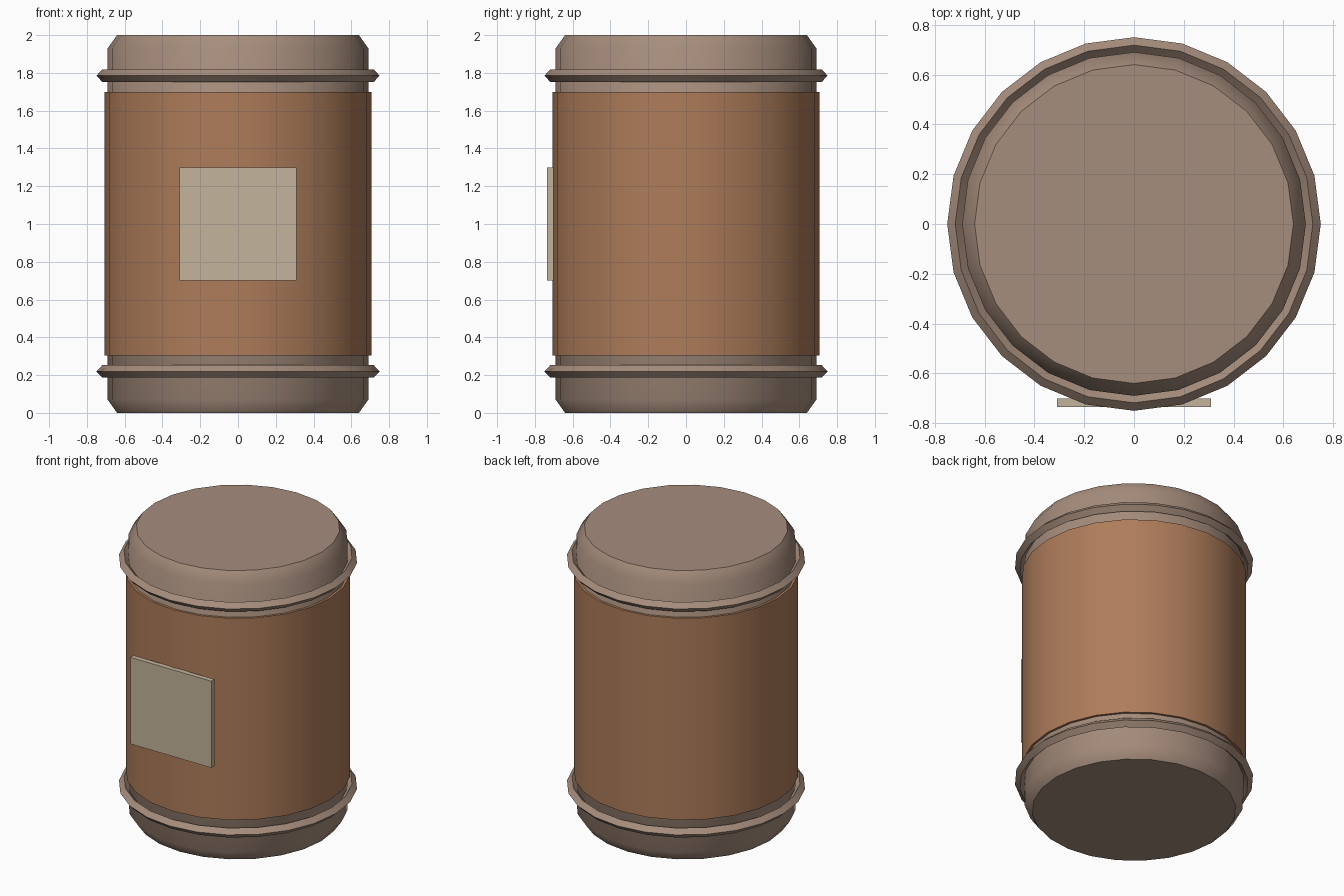
import bpy, bmesh, math
from mathutils import Matrix

if "Cube" in bpy.data.objects:
    bpy.data.objects.remove(bpy.data.objects["Cube"])

SIDES = 24


def material(name, rgb):
    m = bpy.data.materials.new(name)
    m.diffuse_color = (*rgb, 1)
    m.use_nodes = True
    m.node_tree.nodes["Principled BSDF"].inputs["Base Color"].default_value = m.diffuse_color
    return m


taupe = material("taupe", (0.381, 0.266, 0.202))
copper = material("copper brown", (0.423, 0.202, 0.102))
cream = material("cream", (0.552, 0.456, 0.328))


def finish(name, bm, mat, smooth=True):
    bmesh.ops.recalc_face_normals(bm, faces=bm.faces)
    me = bpy.data.meshes.new(name)
    bm.to_mesh(me)
    bm.free()
    me.materials.append(mat)
    ob = bpy.data.objects.new(name, me)
    bpy.context.collection.objects.link(ob)
    if smooth:
        bpy.ops.object.select_all(action='DESELECT')
        ob.select_set(True)
        bpy.context.view_layer.objects.active = ob
        bpy.ops.object.shade_smooth_by_angle(angle=math.radians(45))
    return ob


def lathe(name, profile, mat, closed=False):
    """Revolve (radius, z) points; cap the ends or join them into a ring."""
    bm = bmesh.new()
    loops = []
    for r, z in profile:
        loops.append([bm.verts.new((r * math.cos(math.tau * i / SIDES),
                                    r * math.sin(math.tau * i / SIDES), z))
                      for i in range(SIDES)])
    pairs = list(zip(loops, loops[1:]))
    if closed:
        pairs.append((loops[-1], loops[0]))
    else:
        bm.faces.new(loops[0])
        bm.faces.new(loops[-1])
    for a, b in pairs:
        for i in range(SIDES):
            j = (i + 1) % SIDES
            bm.faces.new((a[i], a[j], b[j], b[i]))
    return finish(name, bm, mat)


# Canister body with chamfered ends
lathe("body", [(0.64, 0), (0.69, 0.07), (0.69, 1.93), (0.64, 2)], taupe)

# Coloured wrap around the middle
lathe("sleeve", [(0.706, 0.303), (0.706, 1.70)], copper)

# Diamond-section bands near each end
for name, z in (("lower_band", 0.22), ("upper_band", 1.785)):
    lathe(name, [(0.75, z), (0.718, z + 0.033), (0.686, z), (0.718, z - 0.033)],
          taupe, closed=True)

# Blank front plate
bm = bmesh.new()
bmesh.ops.create_cube(bm, size=1, matrix=Matrix.Translation((0, -0.718, 1.0))
                      @ Matrix.Diagonal((0.62, 0.035, 0.60, 1)))
finish("label_plate", bm, cream, smooth=False)
